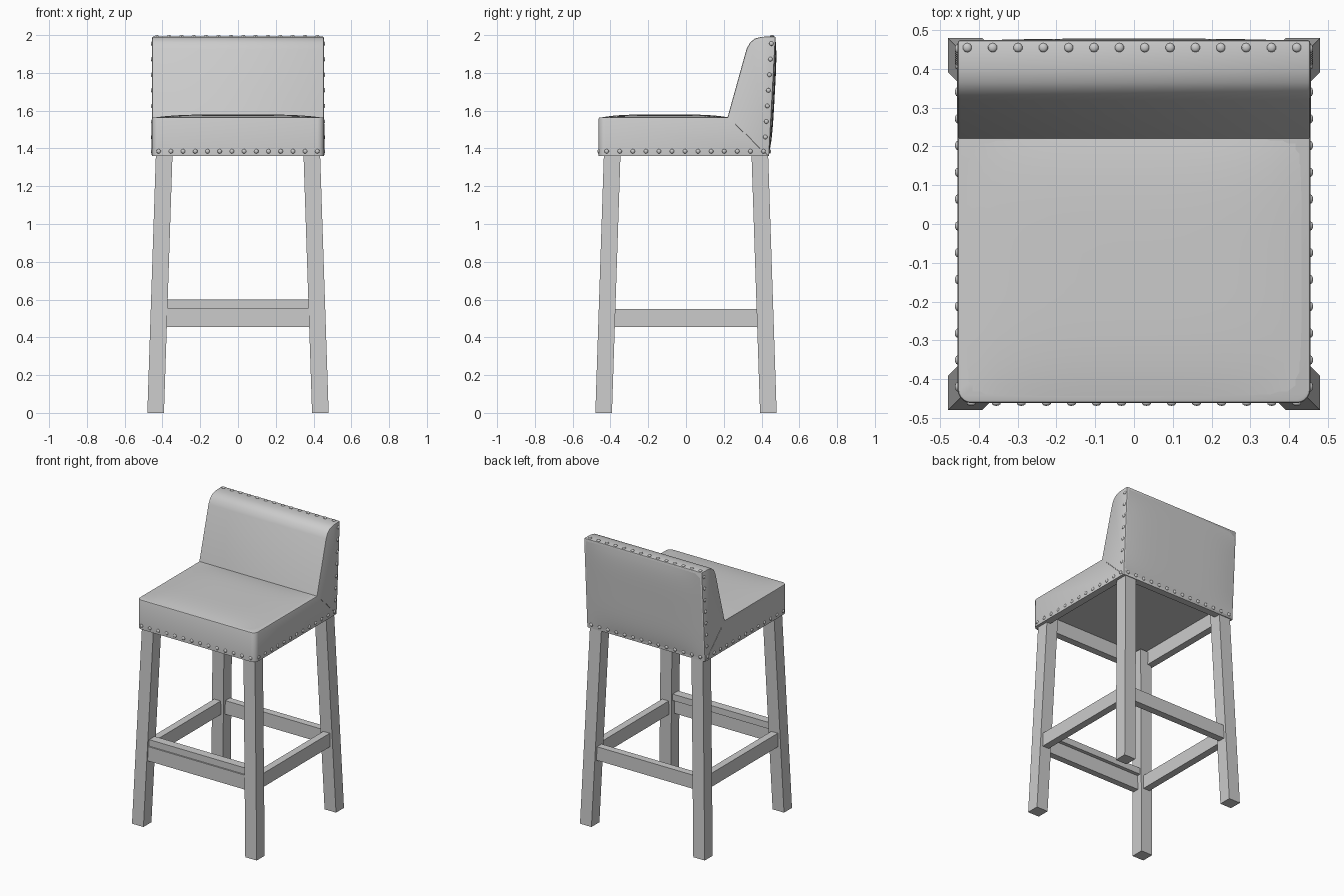
import bpy, bmesh, math
from mathutils import Vector

if "Cube" in bpy.data.objects:
    bpy.data.objects.remove(bpy.data.objects["Cube"], do_unlink=True)

grey = bpy.data.materials.new("plain grey")
grey.use_nodes = True
grey.diffuse_color = (0.6, 0.6, 0.6, 1)
grey.node_tree.nodes["Principled BSDF"].inputs["Base Color"].default_value = (0.6, 0.6, 0.6, 1)


def finish(name, bm, smooth=False):
    bmesh.ops.recalc_face_normals(bm, faces=bm.faces[:])
    mesh = bpy.data.meshes.new(name)
    bm.to_mesh(mesh)
    bm.free()
    mesh.materials.append(grey)
    obj = bpy.data.objects.new(name, mesh)
    bpy.context.collection.objects.link(obj)
    if smooth:
        bpy.ops.object.select_all(action='DESELECT')
        obj.select_set(True)
        bpy.context.view_layer.objects.active = obj
        bpy.ops.object.shade_smooth_by_angle(angle=math.radians(40))
    return obj


def box(name, low, high):
    bm = bmesh.new()
    bmesh.ops.create_cube(bm, size=1)
    low, high = Vector(low), Vector(high)
    for v in bm.verts:
        v.co = Vector(low[i] + (v.co[i] + 0.5) * (high[i] - low[i]) for i in range(3))
    return finish(name, bm)


# Splayed legs
LEG = 0.088


def leg_outer(z):
    return 0.48 - 0.045 * z / 1.36


for sx, side in ((1, "left"), (-1, "right")):
    for sy, end in ((-1, "front"), (1, "back")):
        bm = bmesh.new()
        bmesh.ops.create_cube(bm, size=1)
        for v in bm.verts:
            z = 1.45 if v.co.z > 0 else 0
            outer = leg_outer(z)
            v.co = (sx * (outer - (v.co.x + 0.5) * LEG),
                    sy * (outer - (v.co.y + 0.5) * LEG), z)
        finish(f"{end}_{side}_leg", bm)

# Stretchers and foot rest
for sx, side in ((1, "left"), (-1, "right")):
    xs = sorted((sx * 0.445, sx * 0.395))
    box(f"{side}_stretcher", (xs[0], -0.39, 0.455), (xs[1], 0.39, 0.55))
box("back_stretcher", (-0.39, 0.395, 0.455), (0.39, 0.445, 0.55))
box("front_stretcher", (-0.39, -0.455, 0.455), (0.39, -0.41, 0.555))
box("foot_rest", (-0.385, -0.445, 0.555), (0.385, -0.385, 0.6))

# Upholstered seat and backrest, extruded from one side profile
HALF = 0.455
profile = [(-0.462, 1.36), (0.44, 1.36), (0.475, 1.993), (0.40, 1.991),
           (0.365, 1.982), (0.338, 1.96), (0.32, 1.925), (0.22, 1.565), (-0.462, 1.565)]
bm = bmesh.new()
face = bm.faces.new([bm.verts.new((-HALF, y, z)) for y, z in profile])
new = bmesh.ops.extrude_face_region(bm, geom=[face])["geom"]
bmesh.ops.translate(bm, vec=(2 * HALF, 0, 0),
                    verts=[g for g in new if isinstance(g, bmesh.types.BMVert)])
bmesh.ops.recalc_face_normals(bm, faces=bm.faces[:])

# Hollow underside
bm.normal_update()
under = min(bm.faces, key=lambda f: f.calc_center_median().z)
bmesh.ops.inset_region(bm, faces=[under], thickness=0.07)
bmesh.ops.inset_region(bm, faces=[under], thickness=0.001)
bmesh.ops.translate(bm, vec=(0, 0, 0.1), verts=under.verts[:])

# Rounded front corners, then softened outer edges
corners = [e for e in bm.edges if all(v.co.y < -0.45 for v in e.verts)
           and abs(e.verts[0].co.x - e.verts[1].co.x) < 0.001]
bmesh.ops.bevel(bm, geom=corners, offset=0.035, segments=5, profile=0.5, affect='EDGES')
bm.normal_update()
sharp = [e for e in bm.edges if e.is_manifold and e.is_convex
         and e.calc_face_angle(0) > 0.8 and max(v.co.z for v in e.verts) > 1.5]
bmesh.ops.bevel(bm, geom=sharp, offset=0.008, segments=2, profile=0.5,
                affect='EDGES', clamp_overlap=True)
finish("upholstered_seat_and_back", bm, True)


# Padded crowns on the seat top and the rear of the backrest
def padding(name, place):
    bm = bmesh.new()
    bmesh.ops.create_grid(bm, x_segments=20, y_segments=20, size=1)
    for v in bm.verts:
        u, w = v.co.x, v.co.y
        v.co = place(u, w, (1 - u ** 4) * (1 - w ** 4))
    return finish(name, bm, True)


padding("seat_padding", lambda u, w, h: (
    u * 0.44, -0.112 + w * 0.338, 1.564 + 0.016 * h))
padding("back_padding", lambda u, w, h: (
    u * 0.445, 0.4575 + w * 0.0165 + 0.012 * h, 1.678 + w * 0.3))

# Side seams where the seat meets the backrest
for sx, side in ((1, "left"), (-1, "right")):
    curve = bpy.data.curves.new(f"{side}_seam", 'CURVE')
    curve.dimensions = '3D'
    curve.bevel_depth = 0.002
    curve.bevel_resolution = 1
    line = curve.splines.new('POLY')
    line.points.add(1)
    line.points[0].co = (sx * HALF, 0.26, 1.53, 1)
    line.points[1].co = (sx * HALF, 0.43, 1.365, 1)
    curve.materials.append(grey)
    bpy.context.collection.objects.link(bpy.data.objects.new(f"{side}_seam", curve))


# Upholstery nails in rows
def nail_row(name, start, end, count, axis):
    start, end = Vector(start), Vector(end)
    bm = bmesh.new()
    for i in range(count):
        made = bmesh.ops.create_icosphere(bm, subdivisions=2, radius=0.012)["verts"]
        centre = start.lerp(end, i / (count - 1))
        for v in made:
            v.co[axis] *= 0.6
            v.co += centre
    finish(name, bm, True)


nail_row("front_nails", (-0.42, -0.462, 1.385), (0.42, -0.462, 1.385), 14, 1)
nail_row("back_nails", (-0.42, 0.443, 1.385), (0.42, 0.443, 1.385), 14, 1)
nail_row("top_nails", (-0.43, 0.455, 1.993), (0.42, 0.455, 1.993), 14, 2)
for sx, side in ((1, "left"), (-1, "right")):
    x = sx * HALF
    nail_row(f"{side}_seat_nails", (x, -0.42, 1.385), (x, 0.41, 1.385), 13, 0)
    nail_row(f"{side}_back_nails", (x, 0.42, 1.46), (x, 0.452, 1.955), 7, 0)
